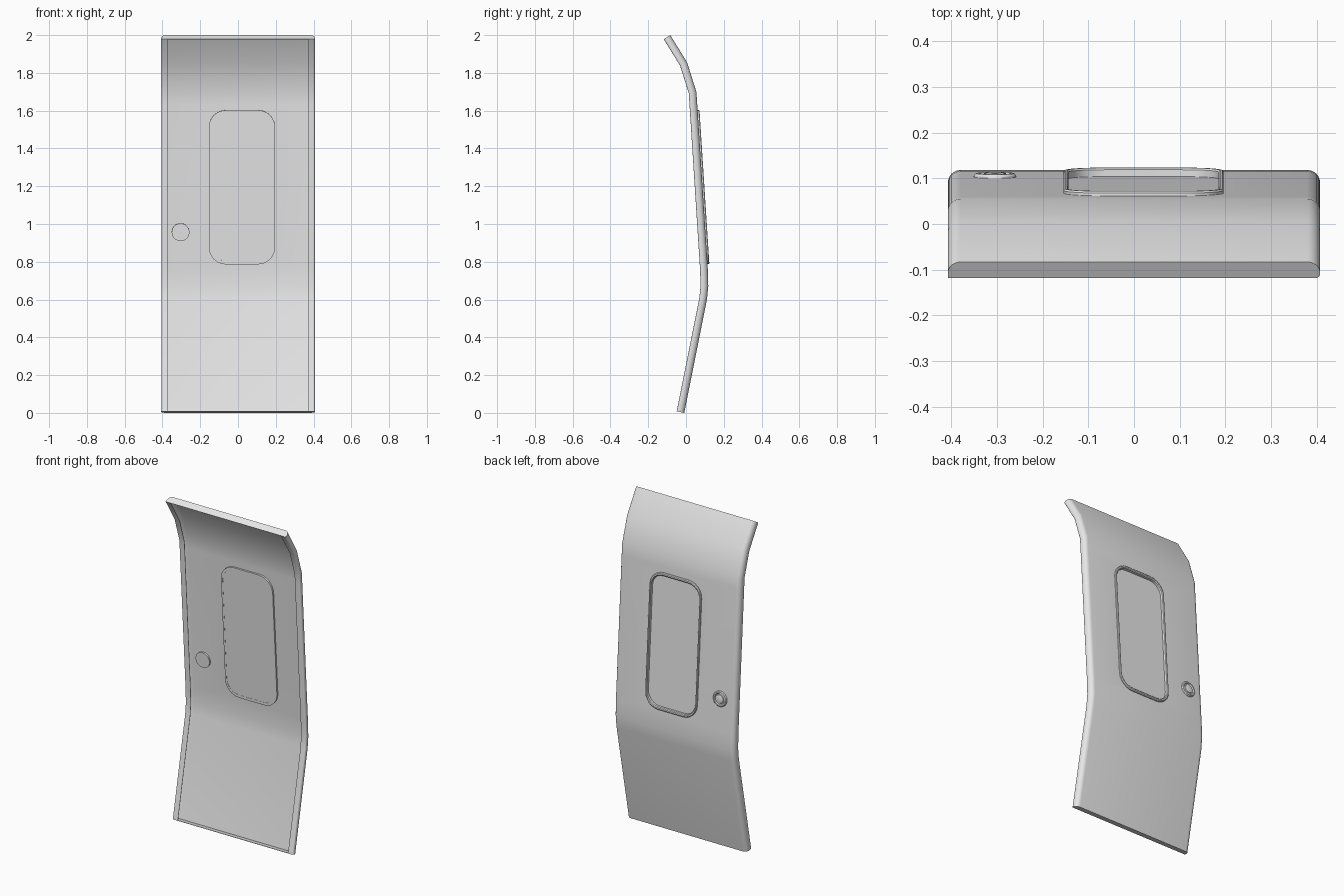
import bpy, bmesh
from math import pi, cos, sin, radians
from mathutils import Vector, Matrix

cube = bpy.data.objects.get("Cube")
if cube:
    bpy.data.objects.remove(cube)

grey = bpy.data.materials.new("plain grey")
grey.use_nodes = True
grey.diffuse_color = (0.8, 0.8, 0.8, 1)
grey.node_tree.nodes["Principled BSDF"].inputs["Base Color"].default_value = (0.8, 0.8, 0.8, 1)


def loft(name, loops, closed=False):
    """Skin a list of equal-length vertex loops, capping the ends unless closed."""
    bm = bmesh.new()
    rows = [[bm.verts.new(p) for p in loop] for loop in loops]
    for a, b in list(zip(rows, rows[1:])) + ([(rows[-1], rows[0])] if closed else []):
        for i in range(len(a)):
            j = (i + 1) % len(a)
            bm.faces.new((a[i], a[j], b[j], b[i]))
    if not closed:
        bm.faces.new(rows[0])
        bm.faces.new(rows[-1])
    bmesh.ops.recalc_face_normals(bm, faces=bm.faces)
    mesh = bpy.data.meshes.new(name)
    bm.to_mesh(mesh)
    bm.free()
    mesh.materials.append(grey)
    obj = bpy.data.objects.new(name, mesh)
    bpy.context.collection.objects.link(obj)
    return obj


def smooth(obj):
    bpy.ops.object.select_all(action='DESELECT')
    obj.select_set(True)
    bpy.context.view_layer.objects.active = obj
    bpy.ops.object.shade_smooth_by_angle(angle=radians(32))


def arc(cx, cy, r, start, steps=6):
    return [(cx + r * cos(start + pi / 2 * k / steps), cy + r * sin(start + pi / 2 * k / steps))
            for k in range(steps + 1)]


def rounded_rect(hw, hh, r):
    return (arc(hw - r, hh - r, r, 0) + arc(r - hw, hh - r, r, pi / 2)
            + arc(r - hw, r - hh, r, pi) + arc(hw - r, r - hh, r, 1.5 * pi))


# Bent hollow door: back profile in y, z, with a thin section open at the front between two lips
DEPTH, HALF, SKIN, EDGE, LIP = 0.041, 0.407, 0.002, 0.028, 0.034
profile = [Vector(p) for p in [(-0.009, 0), (0.111, 0.6), (0.118, 0.67), (0.1155, 0.76),
                               (0.0594, 1.635), (0.055, 1.7), (0.006, 1.855), (-0.083, 2)]]


def section(t):
    return ([(HALF - LIP, t - DEPTH)] + arc(HALF - 0.01, 0.01 - DEPTH, 0.01 - t, 1.5 * pi)
            + arc(HALF - EDGE, -EDGE, EDGE - t, 0) + arc(EDGE - HALF, -EDGE, EDGE - t, pi / 2)
            + [(t - HALF, t - DEPTH), (LIP - HALF, t - DEPTH)])


def station(i, outline, shift=0):
    p = profile[i]
    d0 = (p - profile[max(i - 1, 0)]).normalized()
    d1 = (profile[min(i + 1, len(profile) - 1)] - p).normalized()
    d = (d0 + d1).normalized()
    return [(x, p.x + d.y * h + d.x * shift, p.y - d.x * h + d.y * shift) for x, h in outline]


shell = section(0) + section(SKIN)[::-1]
door = loft("door_panel", [station(i, shell) for i in range(len(profile))])

# Thin plates closing the bottom and top ends
last = len(profile) - 1
for name, i, shift in (("bottom_end", 0, SKIN), ("top_end", last, -SKIN)):
    loft(name, [station(i, section(0)), station(i, section(0), shift)])

# Local frame of the flat middle part of the panel: x, along panel, outward
up = (profile[4] - profile[3]).normalized()


def on_panel(x, z):
    origin = Vector((x, profile[3].x + (z - profile[3].y) * up.x / up.y, z))
    m = Matrix(((1, 0, 0), (0, up.x, up.y), (0, up.y, -up.x)))
    return lambda u, v, h: origin + m @ Vector((u, v, h))


# Window opening, cut into the panel
place = on_panel(0.021, 1.195)
W, H, R = 0.175, 0.409, 0.09


def window_loop(inset, h):
    # the surround is wider at top and bottom than at the sides
    return [place(u, v, h) for u, v in rounded_rect(W - inset, H - 1.6 * inset, R - inset)]


cutter = loft("window_cutter", [window_loop(0.004, h) for h in (-0.1, 0.1)])
cutter.hide_render = True
cut = door.modifiers.new("opening", 'BOOLEAN')
cut.operation, cut.object, cut.solver = 'DIFFERENCE', cutter, 'EXACT'
bpy.context.view_layer.update()
cut_mesh = bpy.data.meshes.new_from_object(door.evaluated_get(bpy.context.evaluated_depsgraph_get()))
door.modifiers.clear()
door.data = cut_mesh
bpy.data.objects.remove(cutter)
smooth(door)

# Raised window surround and recessed pane
surround = [(0, -0.012), (0, 0.006), (0.003, 0.01), (0.008, 0.01), (0.011, 0.006),
            (0.011, -0.012)]
smooth(loft("window_surround", [window_loop(i, h) for i, h in surround], closed=True))
smooth(loft("window_pane", [window_loop(0.009, h) for h in (-0.011, -0.009)]))

# Round latch: plain disc on the inside, ringed knob on the back
latch = on_panel(-0.304, 0.957)
turned = [(0.047, -0.012), (0.047, -0.001), (0.046, 0.004), (0.042, 0.008), (0.035, 0.008),
          (0.031, 0.003), (0.026, 0.003), (0.024, 0.008), (0.018, 0.01)]
smooth(loft("door_latch", [[latch(r * cos(2 * pi * k / 32), r * sin(2 * pi * k / 32), h)
                            for k in range(32)] for r, h in turned]))
